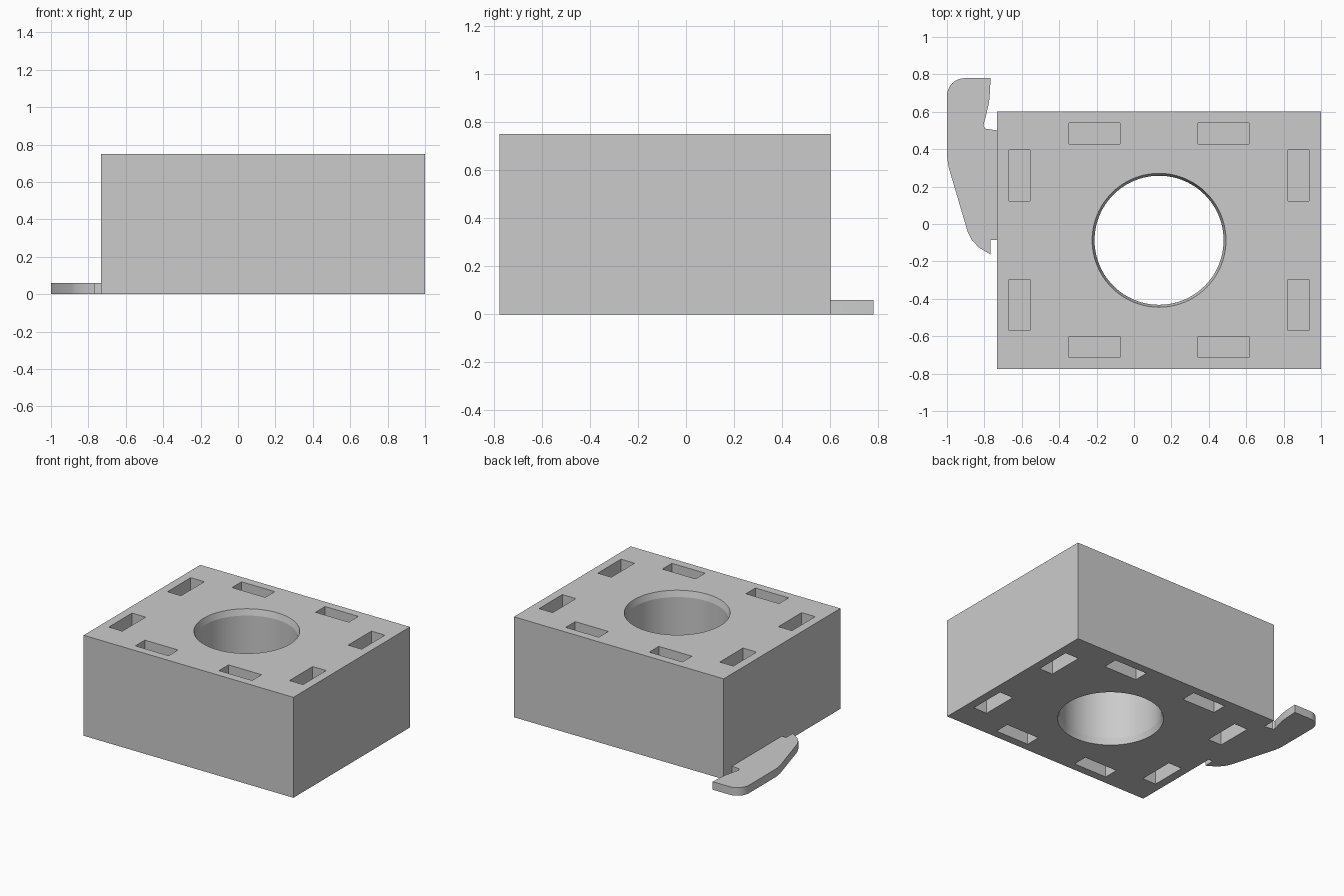
import bpy, bmesh, math
from mathutils import Matrix, Vector

if "Cube" in bpy.data.objects:
    bpy.data.objects.remove(bpy.data.objects["Cube"], do_unlink=True)

grey = bpy.data.materials.new("light_grey")
grey.use_nodes = True
COLOUR = (0.6, 0.6, 0.6, 1)
grey.diffuse_color = COLOUR
grey.node_tree.nodes["Principled BSDF"].inputs["Base Color"].default_value = COLOUR

CX, CY = 0.134, -0.087      # middle of the block
LENGTH, WIDTH, HEIGHT = 1.732, 1.376, 0.75
SLOT_DEPTH = 0.14


def make_object(name, bm):
    bmesh.ops.recalc_face_normals(bm, faces=bm.faces)
    mesh = bpy.data.meshes.new(name)
    bm.to_mesh(mesh)
    bm.free()
    mesh.materials.append(grey)
    obj = bpy.data.objects.new(name, mesh)
    bpy.context.collection.objects.link(obj)
    return obj


def add_box(bm, centre, size):
    matrix = Matrix.Translation(centre) @ Matrix.Diagonal((*size, 1))
    bmesh.ops.create_cube(bm, size=1, matrix=matrix)


def activate(obj):
    bpy.ops.object.select_all(action="DESELECT")
    obj.select_set(True)
    bpy.context.view_layer.objects.active = obj


def cut(target, cutter):
    mod = target.modifiers.new("cut", "BOOLEAN")
    mod.operation = "DIFFERENCE"
    mod.solver = "EXACT"
    mod.object = cutter
    activate(target)
    bpy.ops.object.modifier_apply(modifier=mod.name)
    bpy.data.objects.remove(cutter, do_unlink=True)


# Block
bm = bmesh.new()
add_box(bm, (CX, CY, HEIGHT / 2), (LENGTH, WIDTH, HEIGHT))
block = make_object("block", bm)

# Round bore with a narrow bevel at each end
bm = bmesh.new()
bore, rim, bevel, over = 0.345, 0.358, 0.045, 0.05
profile = [(rim, -over), (rim, 0), (bore, bevel),
           (bore, HEIGHT - bevel), (rim, HEIGHT), (rim, HEIGHT + over)]
SEGMENTS = 96
rings = []
for r, z in profile:
    ring = []
    for i in range(SEGMENTS):
        a = math.tau * i / SEGMENTS
        ring.append(bm.verts.new((CX + r * math.cos(a), CY + r * math.sin(a), z)))
    rings.append(ring)
for low, high in zip(rings, rings[1:]):
    for i in range(SEGMENTS):
        j = (i + 1) % SEGMENTS
        bm.faces.new((low[i], low[j], high[j], high[i]))
bm.faces.new(rings[0])
bm.faces.new(rings[-1])
cut(block, make_object("bore_cutter", bm))

# Eight blind slots in the top and eight in the bottom
bm = bmesh.new()
for z in (0, HEIGHT):
    for sx in (-1, 1):
        for sy in (-1, 1):
            add_box(bm, (CX + sx * 0.345, CY + sy * 0.57, z), (0.274, 0.112, 2 * SLOT_DEPTH))
            add_box(bm, (CX + sx * 0.746, CY + sy * 0.346, z), (0.112, 0.274, 2 * SLOT_DEPTH))
cut(block, make_object("slot_cutter", bm))

# Flat hooked latch beside the block
outline = [(-0.73, -0.085), (-0.73, 0.5), (-0.795, 0.51), (-0.806, 0.525),
           (-0.79, 0.585), (-0.775, 0.65), (-0.77, 0.71), (-0.767, 0.78)]
for i in range(9):          # rounded outer corner
    a = math.pi / 2 * (1 + i / 8)
    outline.append((-0.905 + 0.095 * math.cos(a), 0.685 + 0.095 * math.sin(a)))
outline += [(-1, 0.36), (-0.99, 0.3), (-0.89, -0.04), (-0.868, -0.085),
            (-0.83, -0.125), (-0.767, -0.163), (-0.767, -0.085)]
bm = bmesh.new()
base = bm.faces.new([bm.verts.new((x, y, 0)) for x, y in outline])
raised = bmesh.ops.extrude_face_region(bm, geom=[base])["geom"]
bmesh.ops.translate(bm, vec=Vector((0, 0, 0.06)),
                    verts=[v for v in raised if isinstance(v, bmesh.types.BMVert)])
latch = make_object("latch", bm)

for obj, angle in ((block, 10), (latch, 25)):
    activate(obj)
    bpy.ops.object.shade_smooth_by_angle(angle=math.radians(angle))
